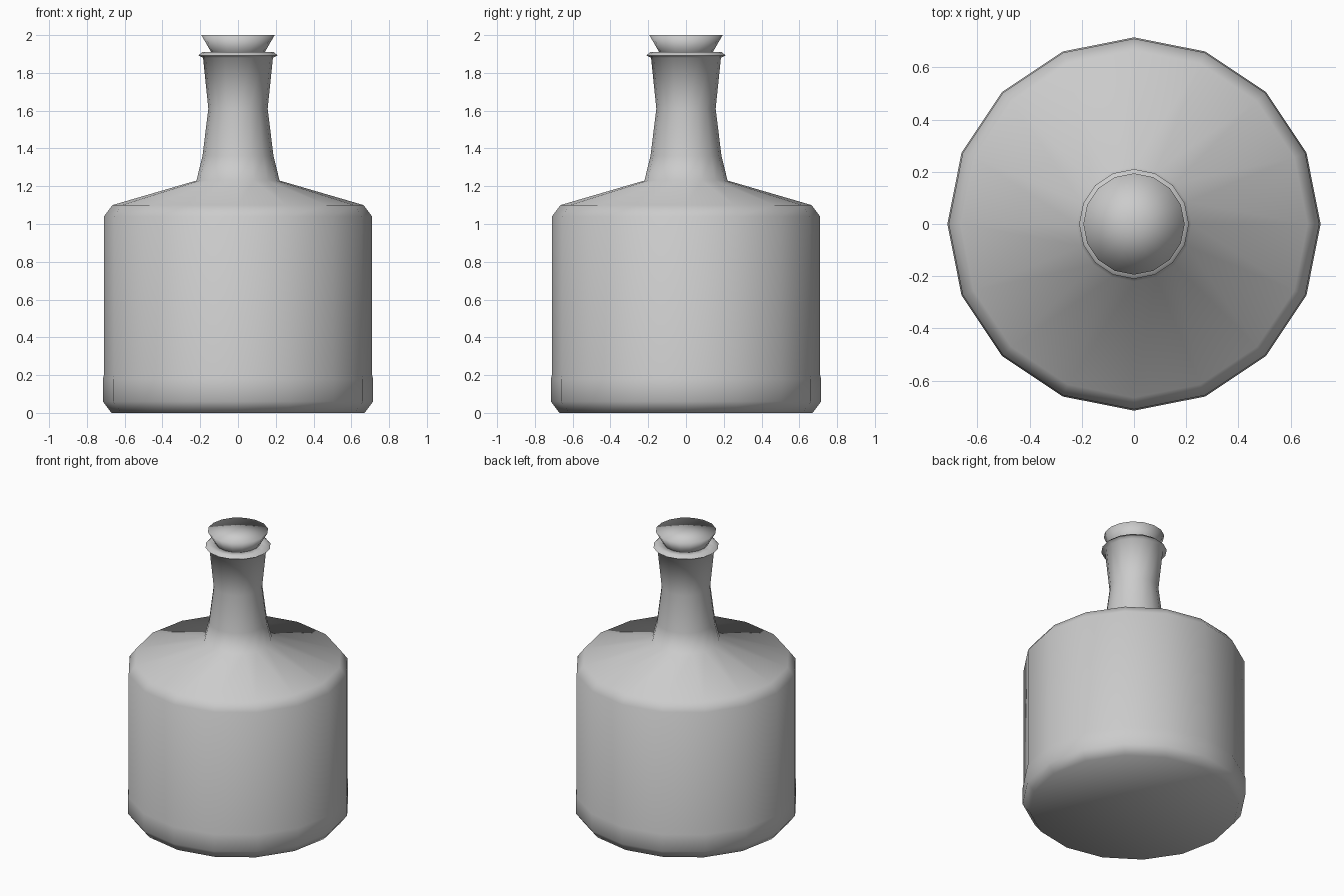
import bpy, bmesh, math

if "Cube" in bpy.data.objects:
    bpy.data.objects.remove(bpy.data.objects["Cube"])

SIDES = 16


def lathe(name, profile, angle=None):
    """Revolve a (radius, z) profile around z; radius 0 makes a pole."""
    bm = bmesh.new()
    rings = []
    for r, z in profile:
        n = SIDES if r > 0 else 1
        rings.append([bm.verts.new((r * math.cos(2 * math.pi * i / SIDES),
                                    r * math.sin(2 * math.pi * i / SIDES), z))
                      for i in range(n)])
    for a, b in zip(rings, rings[1:]):
        for i in range(SIDES):
            j = (i + 1) % SIDES
            if len(a) == 1:
                bm.faces.new((a[0], b[j], b[i]))
            elif len(b) == 1:
                bm.faces.new((a[i], a[j], b[0]))
            else:
                bm.faces.new((a[i], a[j], b[j], b[i]))
    bmesh.ops.recalc_face_normals(bm, faces=bm.faces)
    mesh = bpy.data.meshes.new(name)
    bm.to_mesh(mesh)
    bm.free()
    obj = bpy.data.objects.new(name, mesh)
    bpy.context.collection.objects.link(obj)
    bpy.ops.object.select_all(action='DESELECT')
    obj.select_set(True)
    bpy.context.view_layer.objects.active = obj
    if angle is None:
        bpy.ops.object.shade_smooth()
    else:
        bpy.ops.object.shade_smooth_by_angle(angle=math.radians(angle))
    return obj


# Bottle: chamfered body, sloping shoulder, waisted neck and flared lip
lathe("bottle", [
    (0, 0), (0.67, 0), (0.715, 0.06), (0.715, 0.18), (0.71, 0.20),
    (0.71, 1.04), (0.665, 1.10), (0.22, 1.23), (0.188, 1.36),
    (0.157, 1.61), (0.185, 1.88), (0.21, 1.892), (0.19, 1.91),
    (0.14, 1.91), (0.12, 1.86), (0, 1.86)], 70)

# Stopper: flared plug with a flat top, softly shaded all over
lathe("stopper", [(0, 1.87), (0.115, 1.87), (0.145, 1.915), (0.194, 2.0), (0, 2.0)])
